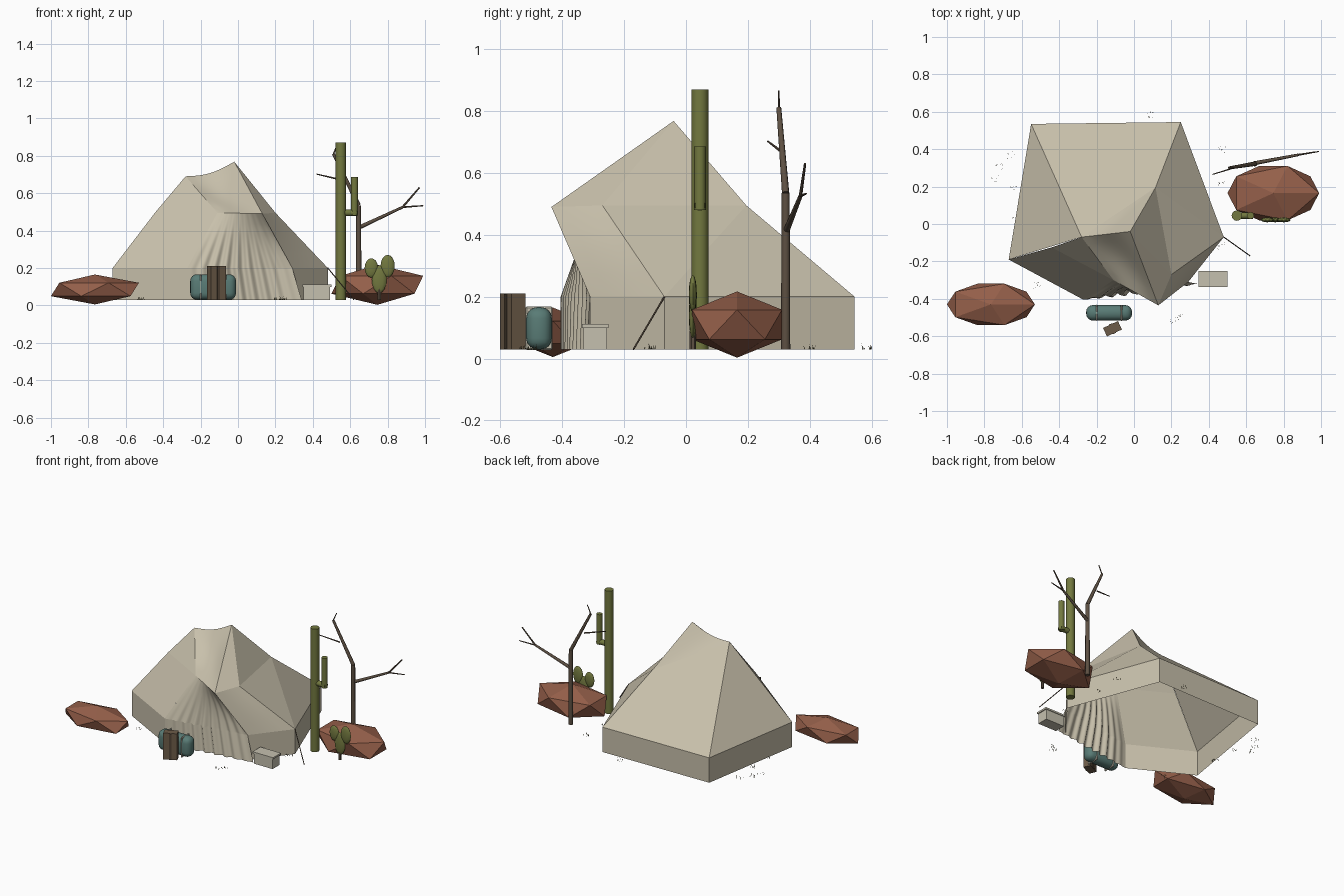
import bpy, bmesh, math, random
from mathutils import Vector as V

if "Cube" in bpy.data.objects:
    bpy.data.objects.remove(bpy.data.objects["Cube"], do_unlink=True)
random.seed(3)
GROUND = 0.03


def material(name, rgb):
    m = bpy.data.materials.new(name)
    m.use_nodes = True
    m.diffuse_color = (*rgb, 1)
    m.node_tree.nodes["Principled BSDF"].inputs["Base Color"].default_value = (*rgb, 1)
    return m


canvas = material("canvas", (0.58, 0.53, 0.41))
rust = material("rust_rock", (0.30, 0.115, 0.068))
green = material("cactus_green", (0.17, 0.19, 0.05))
teal = material("teal_cloth", (0.10, 0.20, 0.18))
wood = material("brown_wood", (0.15, 0.105, 0.065))
dark_wood = material("dark_wood", (0.08, 0.055, 0.035))
bark = material("grey_bark", (0.11, 0.08, 0.055))
straw = material("dry_grass", (0.10, 0.09, 0.04))
pale = material("pale_box", (0.56, 0.53, 0.43))


def finish(bm, name, mat, smooth=0):
    me = bpy.data.meshes.new(name)
    bm.to_mesh(me)
    bm.free()
    me.materials.append(mat)
    ob = bpy.data.objects.new(name, me)
    bpy.context.collection.objects.link(ob)
    if smooth:
        bpy.ops.object.select_all(action="DESELECT")
        ob.select_set(True)
        bpy.context.view_layer.objects.active = ob
        bpy.ops.object.shade_smooth_by_angle(angle=math.radians(smooth))
    return ob


def box(name, center, size, mat, turn=0, bevel=0, segments=1):
    bm = bmesh.new()
    bmesh.ops.create_cube(bm, size=1)
    bmesh.ops.scale(bm, vec=size, verts=bm.verts)
    if bevel:
        bmesh.ops.bevel(bm, geom=bm.edges[:], offset=bevel, segments=segments,
                        profile=0.5, affect="EDGES")
    ob = finish(bm, name, mat, 40 if segments > 1 else 0)
    ob.location = center
    ob.rotation_euler.z = math.radians(turn)
    return ob


def rod(name, a, b, r1, r2, mat, sides=8):
    a, b = V(a), V(b)
    bm = bmesh.new()
    bmesh.ops.create_cone(bm, cap_ends=True, segments=sides, radius1=r1, radius2=r2,
                          depth=(b - a).length)
    ob = finish(bm, name, mat, 50)
    ob.location = (a + b) / 2
    ob.rotation_mode = "QUATERNION"
    ob.rotation_quaternion = (b - a).to_track_quat("Z", "Y")
    return ob


def panel(name, top, bottom, columns=1, rows=1, shift=None, smooth=0):
    """Cloth sheet between two edge functions or two corner pairs, turned outward."""
    edge = lambda e: e if callable(e) else (lambda u: e[0].lerp(e[1], u))
    top, bottom = edge(top), edge(bottom)
    bm = bmesh.new()
    grid = []
    for j in range(rows + 1):
        row = []
        for i in range(columns + 1):
            u, v = i / columns, j / rows
            p = top(u).lerp(bottom(u), v)
            row.append(bm.verts.new(p + shift(u, v) if shift else p))
        grid.append(row)
    for j in range(rows):
        for i in range(columns):
            bm.faces.new((grid[j][i], grid[j + 1][i], grid[j + 1][i + 1], grid[j][i + 1]))
    bmesh.ops.remove_doubles(bm, verts=bm.verts, dist=0.0005)
    bm.normal_update()
    inside = V((-0.05, 0.05, 0.1))
    if sum((f.calc_center_median() - inside).dot(f.normal) * f.calc_area() for f in bm.faces) < 0:
        bmesh.ops.reverse_faces(bm, faces=bm.faces)
    return finish(bm, name, canvas, smooth)


# Tent corners: eaves, middle seam and the two peaks
back_right, back_left = V((-0.55, 0.535, 0.2)), V((0.25, 0.545, 0.2))
side_left, side_right = V((0.48, -0.07, 0.2)), V((-0.67, -0.19, 0.2))
door_right, door_left = V((-0.27, -0.405, 0.2)), V((0.29, -0.31, 0.2))
seam_right, seam_door = V((-0.44, -0.125, 0.5)), V((-0.11, -0.30, 0.495))
seam_nose, seam_left = V((0.13, -0.435, 0.49)), V((0.20, -0.27, 0.495))
seam_back = V((0.115, 0.195, 0.495))
peak, low_peak = V((-0.02, -0.04, 0.768)), V((-0.28, -0.07, 0.69))


def ground(p):
    return V((p.x, p.y, GROUND))


def ridge(u):
    return low_peak.lerp(peak, u) - V((0, 0, 0.022)) * math.sin(math.pi * u)


# Walls
for name, a, b in (("wall_back", back_right, back_left), ("wall_left", back_left, side_left),
                   ("wall_right", side_right, back_right),
                   ("wall_front_right", door_right, side_right),
                   ("wall_front_left", side_left, door_left)):
    panel(name, (a, b), (ground(a), ground(b)))

# Roof panels
panel("roof_back", (low_peak, seam_back), (back_right, back_left))
panel("roof_back_peak", ridge, (seam_back, seam_back), 8, 1, smooth=40)
panel("roof_right", (low_peak, low_peak), (side_right, back_right))
panel("roof_left_rear", (seam_back, seam_back), (side_left, back_left))
panel("roof_left", (seam_back, seam_left), (side_left, side_left))
panel("roof_left_peak", (peak, peak), (seam_left, seam_back))
panel("roof_nose", (peak, peak), (seam_nose, seam_left))
panel("roof_front_left", (seam_nose, seam_left), (door_left, side_left), 4, 4, smooth=40)
panel("roof_front_right", (seam_right, seam_door), (side_right, door_right))
panel("roof_front_peak_side", (low_peak, low_peak), (seam_right, seam_door))
panel("roof_front_peak", ridge, (seam_door, seam_nose), 8, 6,
      lambda u, v: V((0, 0.025, -0.015)) * math.sin(math.pi * u) * math.sin(math.pi * v), 40)


# Pleated door curtain
def pleat(u, depth):
    return V((0, -0.012, 0)) * depth * math.sin(math.pi * 18 * u) * math.sin(math.pi * u)


panel("curtain_upper", (seam_door, seam_nose), (door_right, door_left), 72, 5,
      lambda u, v: pleat(u, v) + V((0, 0.03, 0)) * math.sin(math.pi * v) * u, 60)
panel("curtain_lower", (door_right, door_left), (ground(door_right), V((0.34, -0.32, GROUND))),
      72, 2, lambda u, v: pleat(u, 1), 60)

# Guy rope
rod("guy_rope", side_left, (0.62, -0.17, GROUND), 0.003, 0.003, bark, 5)

# Boulders
for name, center, size in (("boulder_right", (-0.765, -0.43, 0.085), (0.263, 0.130, 0.08)),
                           ("boulder_left", (0.745, 0.165, 0.11), (0.274, 0.171, 0.107))):
    bm = bmesh.new()
    bmesh.ops.create_icosphere(bm, subdivisions=1, radius=1)
    bmesh.ops.scale(bm, vec=size, verts=bm.verts)
    finish(bm, name, rust).location = center

# Column cactus with one arm
rod("cactus_trunk", (0.55, 0.045, GROUND), (0.55, 0.045, 0.87), 0.028, 0.028, green, 12)
rod("cactus_elbow", (0.55, 0.045, 0.495), (0.635, 0.045, 0.495), 0.018, 0.018, green, 10)
rod("cactus_arm", (0.623, 0.045, 0.48), (0.623, 0.045, 0.685), 0.019, 0.019, green, 10)

# Paddle cactus
rod("paddle_stalk", (0.755, 0.022, GROUND), (0.755, 0.022, 0.09), 0.01, 0.01, bark, 6)
for i, (x, z, w, h) in enumerate(((0.755, 0.14, 0.04, 0.075), (0.713, 0.20, 0.036, 0.052),
                                  (0.80, 0.21, 0.038, 0.06))):
    bm = bmesh.new()
    bmesh.ops.create_uvsphere(bm, u_segments=12, v_segments=8, radius=1)
    bmesh.ops.scale(bm, vec=(w, 0.013, h), verts=bm.verts)
    finish(bm, f"cactus_paddle_{i}", green, 60).location = (x, 0.022, z)

# Dead tree
base, fork = (0.645, 0.322, GROUND), (0.645, 0.322, 0.535)
limb, elbow = (0.51, 0.30, 0.81), (0.88, 0.37, 0.525)
rod("tree_trunk", base, fork, 0.015, 0.013, bark)
rod("tree_limb_right", fork, limb, 0.012, 0.008, bark)
rod("tree_tip_right", limb, (0.535, 0.30, 0.865), 0.004, 0.003, bark, 6)
rod("tree_twig_right", (0.555, 0.307, 0.67), (0.42, 0.265, 0.702), 0.005, 0.003, bark, 6)
rod("tree_limb_left", (0.645, 0.325, 0.415), elbow, 0.011, 0.007, bark)
rod("tree_tip_upper", elbow, (0.97, 0.385, 0.63), 0.006, 0.004, bark, 6)
rod("tree_tip_outer", elbow, (0.99, 0.388, 0.533), 0.005, 0.003, bark, 6)

# Bedroll with straps
roll = V((-0.133, -0.475, 0.098))
box("bedroll", roll, (0.245, 0.083, 0.136), teal, bevel=0.036, segments=4)
for side in (-1, 1):
    box(f"bedroll_strap_{side + 1}", roll + V((side * 0.066, 0, 0)), (0.009, 0.087, 0.14),
        pale, bevel=0.004)

# Upright wooden crate with dark slats
crate = V((-0.115, -0.56, 0.12))
turn = math.radians(25)
box("crate", crate, (0.088, 0.05, 0.18), wood, 25)
for side in (-1, 1):
    offset = V((-math.sin(turn), math.cos(turn), 0)) * 0.025 * side
    box(f"crate_slat_{side + 1}", crate + offset, (0.016, 0.006, 0.178), dark_wood, 25)

# Storage box with lid
box("storage_box", (0.422, -0.293, 0.065), (0.142, 0.076, 0.07), pale)
box("storage_lid", (0.422, -0.293, 0.105), (0.155, 0.085, 0.012), pale)

# Grass tufts
tufts = ((-0.66, 0.37), (-0.72, 0.3), (-0.74, 0.24), (-0.65, 0.2), (-0.64, 0.02), (0.08, 0.58),
         (0.47, 0.4), (0.47, 0.22), (0.47, -0.12), (0.21, -0.52), (0.25, -0.5), (-0.52, -0.33))
bm = bmesh.new()
for x, y in tufts:
    for _ in range(7):
        foot = V((x + random.uniform(-0.02, 0.02), y + random.uniform(-0.02, 0.02), GROUND))
        lean = V((random.uniform(-0.006, 0.006), random.uniform(-0.006, 0.006),
                  random.uniform(0.008, 0.02)))
        side = V((0.002, 0, 0))
        back = V((0, 0.003, 0))
        a, b, c, tip = [bm.verts.new(p) for p in (foot - side, foot + side, foot + back, foot + lean)]
        for tri in ((a, b, tip), (b, c, tip), (c, a, tip)):
            bm.faces.new(tri)
finish(bm, "grass_tufts", straw)
